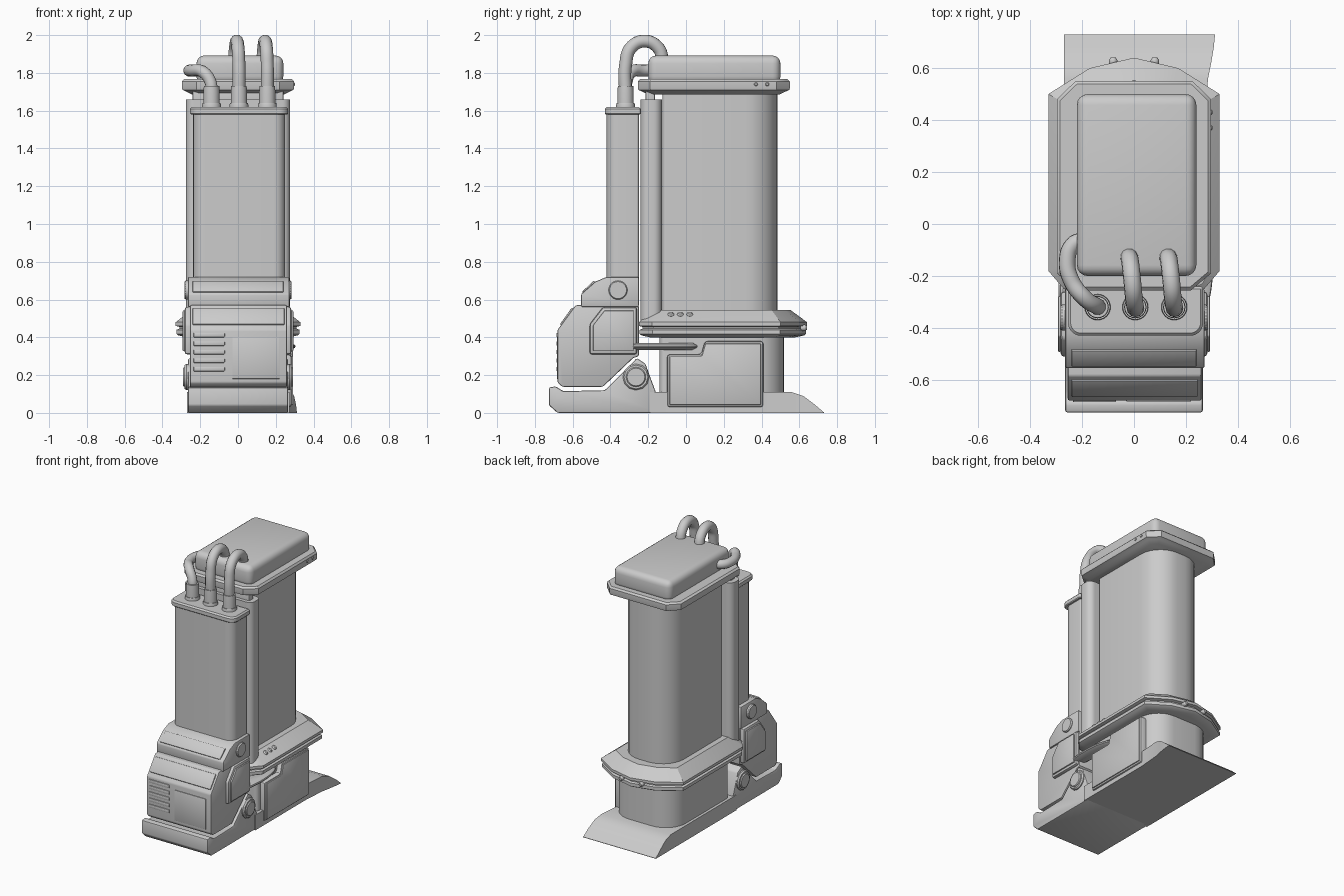
import bpy, bmesh, math
from mathutils import Vector

old = bpy.data.objects.get("Cube")
if old:
    bpy.data.objects.remove(old, do_unlink=True)

grey = bpy.data.materials.new("plain grey")
grey.use_nodes = True
GREY = (0.6, 0.6, 0.6, 1)
grey.diffuse_color = GREY
grey.node_tree.nodes["Principled BSDF"].inputs["Base Color"].default_value = GREY


def finish(obj):
    obj.data.materials.append(grey)
    bpy.ops.object.select_all(action='DESELECT')
    obj.select_set(True)
    bpy.context.view_layer.objects.active = obj
    bpy.ops.object.shade_smooth_by_angle(angle=math.radians(32))
    return obj


def loft(name, rings, bevel=0, segments=2):
    """Skin a stack of matching rings, cap the ends and round sharp edges."""
    bm = bmesh.new()
    loops = [[bm.verts.new(p) for p in ring] for ring in rings]
    n = len(loops[0])
    for low, high in zip(loops, loops[1:]):
        for i in range(n):
            j = (i + 1) % n
            bm.faces.new((low[i], low[j], high[j], high[i]))
    bm.faces.new(loops[0][::-1])
    bm.faces.new(loops[-1])
    bmesh.ops.recalc_face_normals(bm, faces=bm.faces)
    if bevel:
        edges = [e for e in bm.edges if e.calc_face_angle(0) > 0.5]
        bmesh.ops.bevel(bm, geom=edges, offset=bevel, segments=segments,
                        profile=0.5, affect='EDGES', clamp_overlap=True)
    mesh = bpy.data.meshes.new(name)
    bm.to_mesh(mesh)
    bm.free()
    obj = bpy.data.objects.new(name, mesh)
    bpy.context.collection.objects.link(obj)
    return finish(obj)


def side_prism(name, profile, x0, x1, bevel=0.008):
    return loft(name, [[(x, y, z) for y, z in profile] for x in (x0, x1)], bevel)


def box(name, x0, x1, y0, y1, z0, z1, bevel=0.008, segments=2):
    return loft(name, [[(x0, y0, z), (x1, y0, z), (x1, y1, z), (x0, y1, z)]
                       for z in (z0, z1)], bevel, segments)


def grow(outline, d):
    """Offset a counter-clockwise convex outline by d."""
    result = []
    for i, p in enumerate(outline):
        a = (Vector(p) - Vector(outline[i - 1])).normalized()
        b = (Vector(outline[(i + 1) % len(outline)]) - Vector(p)).normalized()
        na, nb = Vector((a.y, -a.x)), Vector((b.y, -b.x))
        result.append(Vector(p) + (na + nb) * d / (1 + na.dot(nb)))
    return result


def layered(name, outline, levels, shift=0):
    return loft(name, [[(p.x + shift, p.y, z) for p in grow(outline, d)]
                       for z, d in levels])


def mirrored(half):
    """Right half runs front to back; the left half is its mirror."""
    return half + [(-x, y) for x, y in reversed(half) if x > 0]


def rounded(half_x, y0, y1, front, back, steps=7):
    half = []
    for r, cy, start in ((front, y0 + front, -90), (back, y1 - back, 0)):
        for i in range(steps + 1):
            a = math.radians(start + 90 * i / steps)
            half.append((half_x - r + r * math.cos(a), cy + r * math.sin(a)))
    return mirrored(half)


def disc(name, centre, axis, radius, depth, sides=24, top=1):
    """Round boss starting at centre and pointing along axis."""
    turn = Vector((0, 0, 1)).rotation_difference(Vector(axis))
    rings = []
    for h, s in ((0, 1), (depth * 0.7, 1), (depth, top)):
        rings.append([Vector(centre) + turn @ Vector((
            radius * s * math.cos(math.tau * i / sides),
            radius * s * math.sin(math.tau * i / sides), h)) for i in range(sides)])
    return loft(name, rings)


def hose(name, points, radius=0.034):
    curve = bpy.data.curves.new(name, 'CURVE')
    curve.dimensions = '3D'
    curve.bevel_depth, curve.bevel_resolution = radius, 4
    curve.use_fill_caps = True
    spline = curve.splines.new('BEZIER')
    spline.bezier_points.add(len(points) - 1)
    for knot, p in zip(spline.bezier_points, points):
        knot.co = p
        knot.handle_left_type = knot.handle_right_type = 'AUTO'
    obj = bpy.data.objects.new(name, curve)
    bpy.context.collection.objects.link(obj)
    bpy.ops.object.select_all(action='DESELECT')
    obj.select_set(True)
    bpy.context.view_layer.objects.active = obj
    bpy.ops.object.convert(target='MESH')
    finish(bpy.context.object)


# Base: rear slab whose tail sweeps down and flares, front foot with raised hinge
stations = [(-0.19, 0.11, 0.272), (0.4, 0.11, 0.272), (0.56, 0.11, 0.285),
            (0.62, 0.09, 0.297), (0.68, 0.045, 0.307), (0.73, 0.003, 0.312)]
loft("rear_base", [[(-0.27, y, 0), (w, y, 0), (w, y, h), (-0.27, y, h)]
                   for y, h, w in stations])
side_prism("front_foot", [(-0.68, 0), (-0.16, 0), (-0.16, 0.11), (-0.215, 0.26),
           (-0.26, 0.29), (-0.43, 0.12), (-0.65, 0.115), (-0.69, 0.14), (-0.725, 0.135),
           (-0.725, 0.04)], -0.265, 0.265)

# Lower body and stepped access panel
layered("lower_body", rounded(0.25, -0.14, 0.52, 0.03, 0.16), [(0.1, 0), (0.43, 0)])
panel = [(-0.1, 0.03), (0.41, 0.03), (0.41, 0.38), (0.1, 0.38), (0.08, 0.31), (-0.1, 0.31)]
side_prism("access_panel_frame", panel, 0.2, 0.284, 0.015)
side_prism("access_panel_door", [(0.155 + (y - 0.155) * 0.95, 0.2 + (z - 0.2) * 0.93)
           for y, z in panel], 0.28, 0.292, 0.006)
fin = [(0.25 + 0.055 * math.cos(a), -0.15 + 0.21 * math.sin(a))
       for a in (math.tau * i / 32 for i in range(32))]
layered("side_fin", fin, [(0.334, -0.025), (0.345, -0.003), (0.352, 0), (0.359, -0.003),
                          (0.371, -0.025)])

# Waist ring with grooved rail
ring = mirrored([(0.27, -0.25), (0.33, -0.18), (0.33, 0.5), (0.17, 0.6), (0, 0.64)])
layered("waist_ring", ring, [(0.4, -0.06), (0.41, -0.015), (0.417, -0.005), (0.44, -0.005),
        (0.446, -0.02), (0.455, -0.02), (0.461, 0), (0.48, 0), (0.5, -0.025), (0.545, -0.085)])
for y in (-0.08, -0.03, 0.02):
    disc("deck_stud", (0.265, y, 0.505), (0.6, 0, 0.8), 0.017, 0.03, 12, 0.6)
for x in (-0.08, 0.08):
    disc("rear_stud", (x, 0.605, 0.45), (0, 1, 0), 0.017, 0.035, 12, 0.6)

# Tall body, front post and collar
layered("main_body", rounded(0.205, -0.125, 0.485, 0.02, 0.17), [(0.5, 0), (1.7, 0)])
layered("front_post", rounded(0.275, -0.24, -0.128, 0.04, 0.045), [(0.49, 0), (1.66, 0)])
box("post_neck", -0.24, 0.24, -0.215, -0.165, 1.6, 1.72)
collar = mirrored([(0.22, -0.255), (0.297, -0.19), (0.297, 0.48), (0.225, 0.55)])
layered("collar", collar, [(1.685, -0.055), (1.7, -0.025), (1.71, -0.003), (1.72, 0),
        (1.755, 0), (1.767, -0.012)])
box("top_lid", -0.22, 0.24, -0.2, 0.5, 1.74, 1.892, 0.042, 4)
for y in (0.37, 0.43):
    disc("collar_stud", (0.29, y, 1.74), (1, 0, 0), 0.01, 0.012, 12, 0.6)

# Front column with cap, fittings and hoses
layered("front_column", rounded(0.243, -0.42, -0.25, 0.06, 0.012),
        [(0.6, 0), (1.6, 0)], 0.006)
layered("column_cap", rounded(0.26, -0.43, -0.24, 0.05, 0.012),
        [(1.58, -0.005), (1.585, 0), (1.61, 0), (1.62, -0.01)], 0.006)
for x in (-0.14, 0.005, 0.155):
    disc("hose_socket", (x, -0.32, 1.61), (0, 0, 1), 0.05, 0.03, 24, 0.95)
    disc("hose_sleeve", (x, -0.32, 1.62), (0, 0, 1), 0.043, 0.11, 24, 0.95)
for x in (0.005, 0.155):
    hose("arched_hose", [(x, -0.32, 1.68), (x, -0.32, 1.84), (x - 0.005, -0.29, 1.935),
         (x - 0.012, -0.215, 1.968), (x - 0.02, -0.145, 1.93), (x - 0.025, -0.122, 1.86)])
hose("side_hose", [(-0.14, -0.32, 1.68), (-0.145, -0.315, 1.75), (-0.185, -0.29, 1.805),
     (-0.24, -0.22, 1.812), (-0.257, -0.14, 1.812), (-0.235, -0.08, 1.812),
     (-0.19, -0.06, 1.812)], 0.032)

# Front cabinet with shoulder and flank plates
cabinet = [(-0.68, 0.16), (-0.655, 0.138), (-0.44, 0.138), (-0.28, 0.29), (-0.25, 0.3),
           (-0.25, 0.57), (-0.585, 0.57), (-0.68, 0.44)]
side_prism("cabinet", cabinet, -0.255, 0.26)
side_prism("cabinet_shoulder", [(-0.555, 0.56), (-0.25, 0.56), (-0.25, 0.72), (-0.42, 0.72),
           (-0.48, 0.695), (-0.555, 0.63)], -0.265, 0.272)
flank = [(-0.51, 0.31), (-0.26, 0.31), (-0.26, 0.56), (-0.44, 0.56), (-0.51, 0.47)]
for s in (-1, 1):
    side_prism("flank_plate", flank, s * 0.24, s * 0.282, 0.012)
    side_prism("flank_inset", [(-0.38 + (y + 0.38) * 0.86, 0.43 + (z - 0.43) * 0.86)
               for y, z in flank], s * 0.28, s * 0.293, 0.005)
    disc("hinge_boss", (s * 0.25, -0.265, 0.19), (s, 0, 0), 0.07, 0.032, 12, 0.9)
    disc("hinge_cap", (s * 0.27, -0.265, 0.19), (s, 0, 0), 0.052, 0.02, 24, 0.9)
    disc("shoulder_boss", (s * 0.26, -0.36, 0.65), (s, 0, 0), 0.05, 0.024, 24, 0.9)

# Sloped window and shoulder strip, then vents and door on the flat front
side_prism("window", [(-0.667, 0.47), (-0.605, 0.557), (-0.59, 0.548), (-0.654, 0.458)],
           -0.24, 0.245, 0.004)
side_prism("shoulder_strip", [(-0.55, 0.642), (-0.488, 0.7), (-0.48, 0.69),
           (-0.542, 0.632)], -0.24, 0.24, 0.003)
for i in range(5):
    z = 0.22 + 0.045 * i
    box("vent_slat", -0.235, -0.07, -0.686, -0.675, z, z + 0.024, 0.004)
box("front_door", -0.03, 0.22, -0.684, -0.676, 0.18, 0.4, 0.003)
